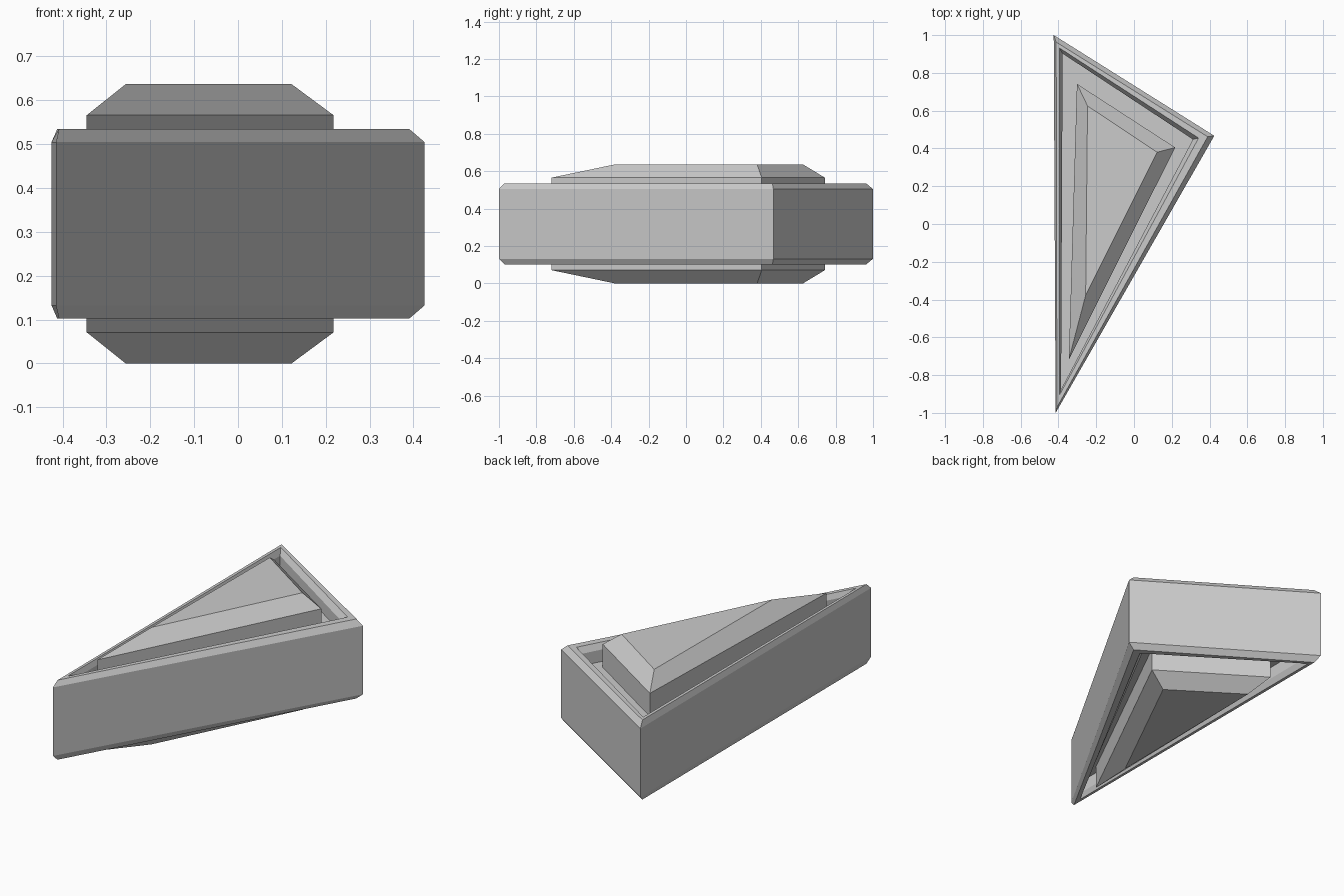
import bpy, bmesh

if "Cube" in bpy.data.objects:
    bpy.data.objects.remove(bpy.data.objects["Cube"])

MID = 0.3185      # height of the horizontal symmetry plane
FLOOR = 0.44      # height of the recessed floor


def loft(name, rings, cap_start, cap_end):
    """Skin a list of (height, triangle corners) rings into a flat-faced object."""
    bm = bmesh.new()
    loops = [[bm.verts.new((x, y, z)) for x, y in tri] for z, tri in rings]
    for a, b in zip(loops, loops[1:]):
        for i in range(3):
            j = (i + 1) % 3
            bm.faces.new((a[i], a[j], b[j], b[i]))
    if cap_start:
        bm.faces.new(loops[0][::-1])
    if cap_end:
        bm.faces.new(loops[-1])
    bmesh.ops.recalc_face_normals(bm, faces=bm.faces)
    mesh = bpy.data.meshes.new(name)
    bm.to_mesh(mesh)
    bm.free()
    ob = bpy.data.objects.new(name, mesh)
    bpy.context.collection.objects.link(ob)
    return ob


def flip(rings):
    return [(2 * MID - z, tri) for z, tri in rings]


# Triangle outlines: back left, right, front left corner
outer = [(-0.425, 1.0), (0.425, 0.467), (-0.415, -1.0)]
crease = [(-0.412, 0.963), (0.39, 0.462), (-0.408, -0.97)]
hole = [(-0.395, 0.932), (0.342, 0.455), (-0.394, -0.905)]
hole_low = [(-0.378, 0.902), (0.312, 0.448), (-0.386, -0.875)]
gem_base = [(-0.302, 0.742), (0.218, 0.405), (-0.345, -0.718)]
gem_top = [(-0.246, 0.625), (0.122, 0.38), (-0.256, -0.378)]

# Bevelled triangular frame with a recessed floor on both faces
half = [(FLOOR, hole_low), (0.505, hole_low), (0.535, hole), (0.535, crease), (0.505, outer)]
loft("triangular_frame", half + flip(half)[::-1], True, True)

# Faceted raised panels, top and bottom
panel = [(FLOOR, gem_base), (0.566, gem_base), (0.637, gem_top)]
loft("upper_panel", panel, True, True)
loft("lower_panel", flip(panel), True, True)
